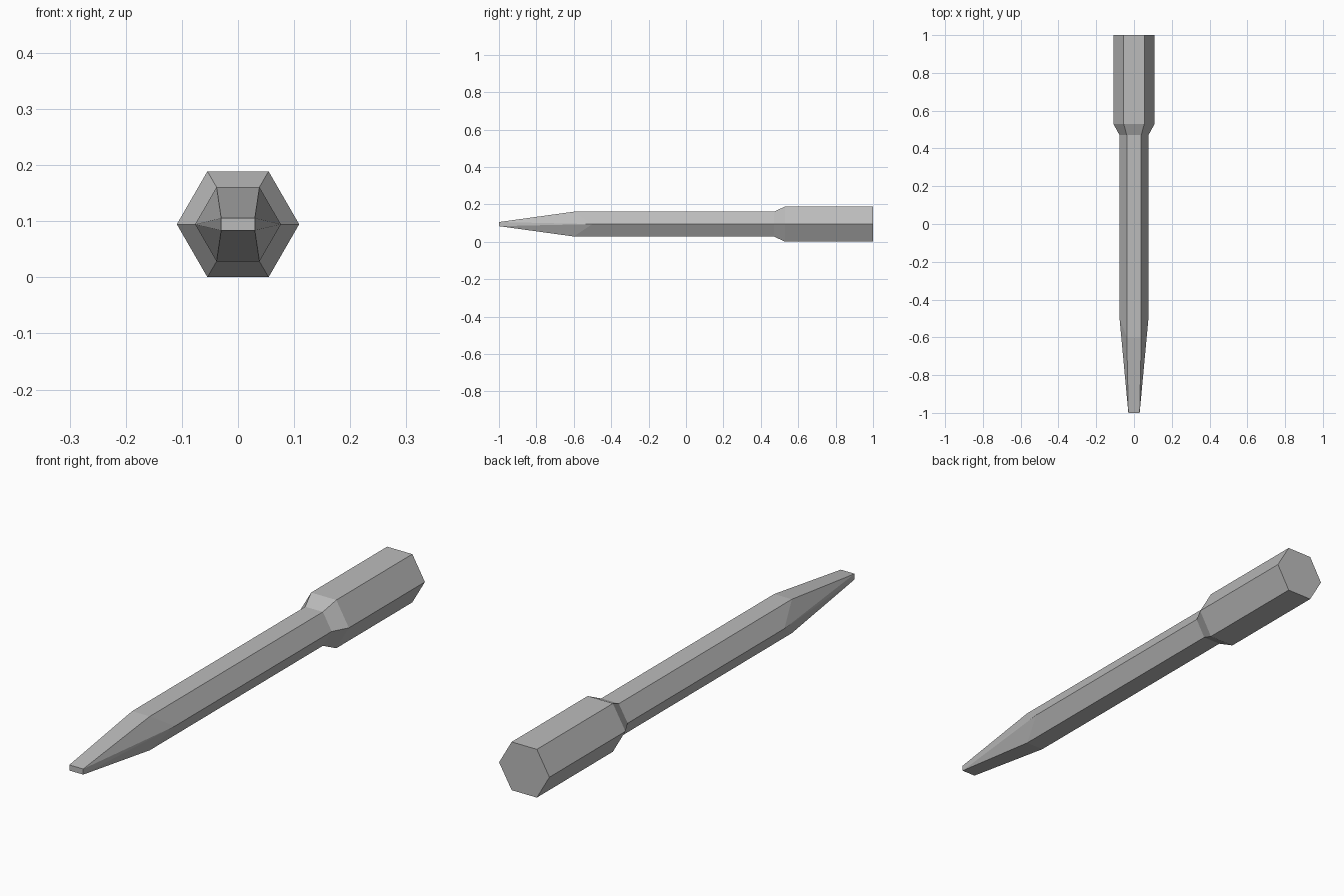
import bpy
import bmesh
from math import cos, sin, radians

cube = bpy.data.objects.get("Cube")
if cube:
    bpy.data.objects.remove(cube, do_unlink=True)

steel = bpy.data.materials.new("grey steel")
steel.use_nodes = True
colour = (0.5, 0.5, 0.5, 1)
steel.diffuse_color = colour
steel.node_tree.nodes["Principled BSDF"].inputs["Base Color"].default_value = colour

AXIS_Z = 0.0945
SHANK, HEAD = 0.0765, 0.109

bm = bmesh.new()


def hexagon(radius, y, side_y=None):
    """Ring of six vertices around the tool axis, with a point at each side."""
    ring = []
    for i in range(6):
        a = radians(60 * i)
        depth = side_y if side_y is not None and i % 3 == 0 else y
        ring.append(bm.verts.new((radius * cos(a), depth, AXIS_Z + radius * sin(a))))
    return ring


# Hexagonal shank, flared collar and thicker striking head
rings = [hexagon(SHANK, -0.6, side_y=-0.5), hexagon(SHANK, 0.47),
         hexagon(HEAD, 0.53), hexagon(HEAD, 1.0)]
for a, b in zip(rings, rings[1:]):
    for i in range(6):
        j = (i + 1) % 6
        bm.faces.new((a[i], a[j], b[j], b[i]))
bm.faces.new(rings[-1])

# Blunt chisel edge: right top, left top, left bottom, right bottom corners
tip = [bm.verts.new((x, -1, AXIS_Z + z))
       for x, z in ((0.03, 0.011), (-0.03, 0.011), (-0.03, -0.011), (0.03, -0.011))]
bm.faces.new(tip)

# Tapered faces between the chisel edge and the shank
s = rings[0]
bm.faces.new((tip[0], tip[1], s[2], s[1]))
bm.faces.new((tip[2], tip[3], s[5], s[4]))
for side, upper, lower, t_up, t_low in ((0, 1, 5, 0, 3), (3, 2, 4, 1, 2)):
    bm.faces.new((s[side], s[upper], tip[t_up]))
    bm.faces.new((s[side], tip[t_up], tip[t_low]))
    bm.faces.new((s[side], tip[t_low], s[lower]))

bmesh.ops.recalc_face_normals(bm, faces=bm.faces[:])
mesh = bpy.data.meshes.new("chisel")
bm.to_mesh(mesh)
bm.free()
mesh.materials.append(steel)
chisel = bpy.data.objects.new("chisel", mesh)
bpy.context.collection.objects.link(chisel)
